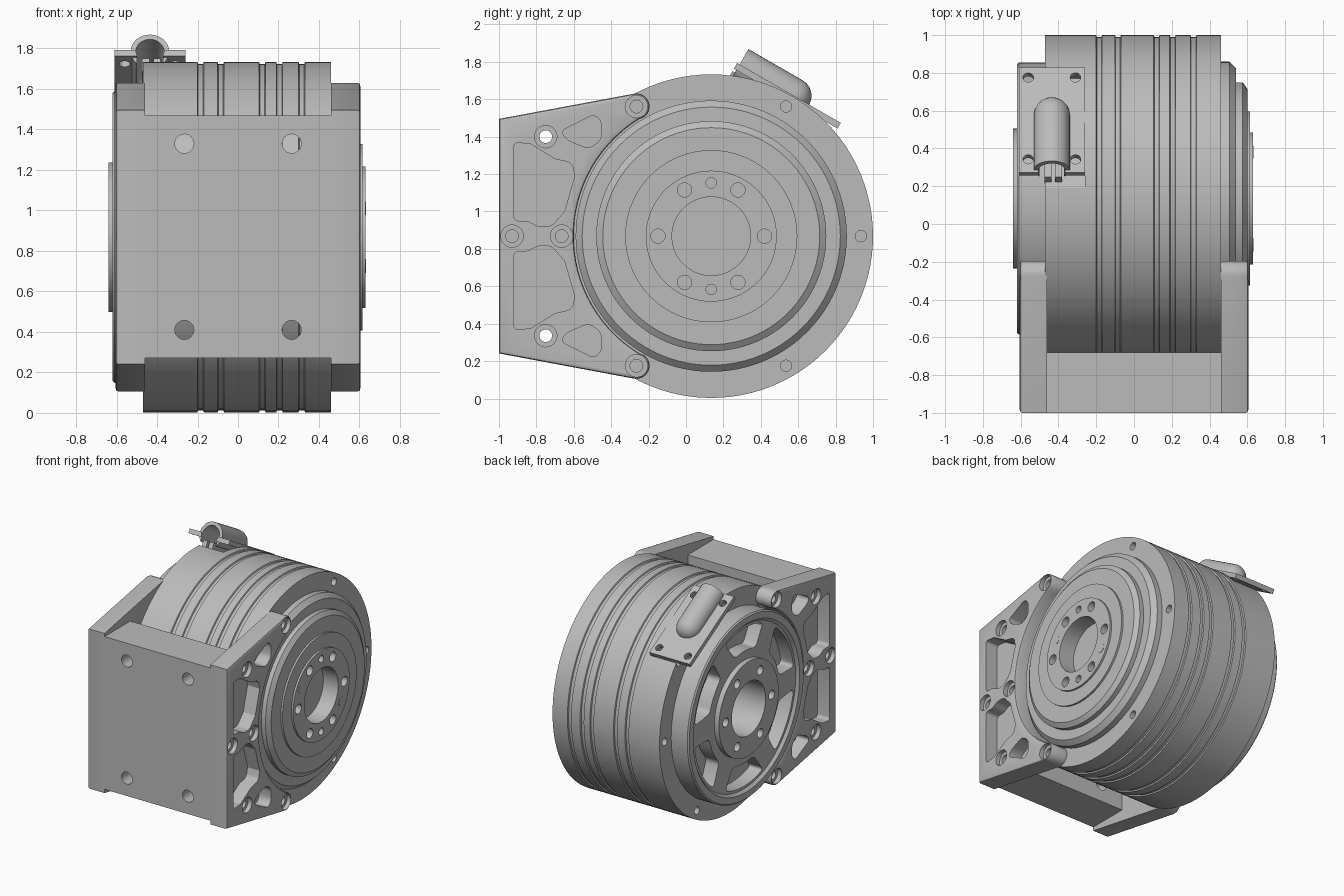
import bpy, bmesh
from math import sin, cos, pi, radians
from mathutils import Matrix, Vector

if "Cube" in bpy.data.objects:
    bpy.data.objects.remove(bpy.data.objects["Cube"], do_unlink=True)

CY, CZ, R = 0.135, 0.868, 0.865          # drum axis and radius
TILT = Matrix.Rotation(radians(-30), 4, 'X')   # tilt of the cable cover

metal = bpy.data.materials.new("grey_metal")
metal.use_nodes = True
COLOUR = (0.5, 0.5, 0.5, 1)
metal.diffuse_color = COLOUR
metal.node_tree.nodes["Principled BSDF"].inputs["Base Color"].default_value = COLOUR


def finish(name, bm, matrix=None):
    bmesh.ops.recalc_face_normals(bm, faces=bm.faces[:])
    me = bpy.data.meshes.new(name)
    bm.to_mesh(me)
    bm.free()
    if matrix:
        me.transform(matrix)
    ob = bpy.data.objects.new(name, me)
    me.materials.append(metal)
    bpy.context.scene.collection.objects.link(ob)
    return ob


def lathe(name, profile, at=(0, 0, 0), axis='X', seg=24, tilt=False):
    """Revolve (distance, radius) pairs about an axis through a point."""
    bm = bmesh.new()
    rings = []
    for d, r in profile:
        if r == 0:
            rings.append([bm.verts.new((d, 0, 0))] * seg)
        else:
            rings.append([bm.verts.new((d, r * cos(2 * pi * i / seg), r * sin(2 * pi * i / seg)))
                          for i in range(seg)])
    for a, b in zip(rings, rings[1:]):
        for i in range(seg):
            j = (i + 1) % seg
            quad = list(dict.fromkeys((a[i], a[j], b[j], b[i])))
            bm.faces.new(quad)
    m = {'X': Matrix(), 'Y': Matrix.Rotation(pi / 2, 4, 'Z'),
         'Z': Matrix.Rotation(-pi / 2, 4, 'Y')}[axis]
    m = Matrix.Translation(Vector(at)) @ m
    return finish(name, bm, TILT @ m if tilt else m)


def rod(name, a, b, r, at, axis='X', seg=24, tilt=False):
    return lathe(name, [(a, 0), (a, r), (b, r), (b, 0)], at, axis, seg, tilt)


def prism(name, outline, x0, x1, rounding=0):
    """Extrude a (y, z) outline along x, optionally rounding its corners."""
    bm = bmesh.new()
    ends = [[bm.verts.new((x, y, z)) for y, z in outline] for x in (x0, x1)]
    bm.faces.new(ends[0])
    bm.faces.new(ends[1])
    n = len(outline)
    for i in range(n):
        j = (i + 1) % n
        bm.faces.new((ends[0][i], ends[0][j], ends[1][j], ends[1][i]))
    bmesh.ops.recalc_face_normals(bm, faces=bm.faces[:])
    if rounding:
        sides = [e for e in bm.edges if abs(e.verts[0].co.x - e.verts[1].co.x) > 1e-4
                 and e.calc_face_angle() > 0.5]
        bmesh.ops.bevel(bm, geom=sides, offset=rounding, segments=4, profile=0.5,
                        affect='EDGES', clamp_overlap=True)
    return finish(name, bm)


def box(name, lo, hi, tilt=False):
    bm = bmesh.new()
    bmesh.ops.create_cube(bm, size=1)
    lo, hi = Vector(lo), Vector(hi)
    m = Matrix.Translation((lo + hi) / 2) @ Matrix.Diagonal((*(hi - lo), 1))
    return finish(name, bm, TILT @ m if tilt else m)


def combine(target, others, operation='DIFFERENCE'):
    bpy.context.view_layer.objects.active = target
    for ob in others:
        mod = target.modifiers.new("shape", 'BOOLEAN')
        mod.operation, mod.solver, mod.object = operation, 'EXACT', ob
        bpy.ops.object.modifier_apply(modifier=mod.name)
        bpy.data.objects.remove(ob, do_unlink=True)


def polar(r, degrees):
    return CY + r * cos(radians(degrees)), CZ + r * sin(radians(degrees))


def flip(points):
    return [(y, 2 * CZ - z) for y, z in reversed(points)]


# Motor drum: ribbed barrel, stepped output face, rear cap with bore
profile = [(-.35, 0), (-.35, .21), (-.64, .21), (-.64, .37), (-.6, .37), (-.6, .64),
           (-.62, .66), (-.62, .71), (-.61, .72), (-.47, .72), (-.47, R)]
for x in (-.185, -.085, .12, .205, .315):
    profile += [(x - .016, R), (x - .012, R - .01), (x + .012, R - .01), (x + .016, R)]
profile += [(.46, R), (.46, .725), (.505, .725), (.54, .69), (.54, .615), (.575, .615),
            (.6, .58), (.6, .46), (.615, .46), (.615, .35), (.63, .35), (.63, .21),
            (.5, .21), (.5, 0)]
drum = lathe("motor_drum", profile, (0, CY, CZ), seg=96)

cuts = []
for a in range(0, 360, 60):
    rim, bolt = polar(.8, a), polar(.285, a)
    cuts += [rod("cut", .38, .5, .03, (0, *rim)), rod("cut", -.5, -.38, .03, (0, *rim)),
             rod("cut", .55, .7, .038, (0, *bolt)), rod("cut", -.7, -.56, .035, (0, *bolt))]
    window = [polar(.62, a + 8 + t * 5.5) for t in range(9)]
    window += [polar(.44, a + 49 - t * 4.25) for t in range(9)]
    cuts.append(prism("cut", window, -.7, -.49, .035))
for a in (90, 270):
    cuts.append(rod("cut", .58, .7, .028, (0, *polar(.285, a))))
# Cable notch under the cover
cuts.append(box("cut", (-.5, -.7, 1.59), (-.26, -.03, 1.9), True))
combine(drum, cuts)

for name, a in (("upper_dowel", 150), ("lower_dowel", -30)):
    rod(name, .6, .632, .034, (0, *polar(.285, a)))

# Bracket side plates: sloped cheeks hugging the drum
boss = polar(.8, 120)
upper = [(-1, 1.495)]
upper += [(boss[0] + .07 * cos(radians(t)), boss[1] + .07 * sin(radians(t)))
          for t in range(100, -51, -15)]
arc = [polar(.735, 122 + t * 4) for t in range(30)]
outline = upper + arc + flip(upper)
small_pocket = [(-.67, 1.43), (-.49, 1.52), (-.45, 1.48), (-.455, 1.38), (-.52, 1.335), (-.64, 1.385)]
large_pocket = [(-.92, 1.37), (-.83, 1.36), (-.7, 1.28), (-.61, 1.26), (-.595, 1.19),
                (-.65, 1.0), (-.72, .92), (-.8, .92), (-.84, .95), (-.92, .95)]
screws = [(-.93, CZ), polar(.8, 180), polar(.8, 120), polar(.8, 240)]
through = [(-.75, 1.4), (-.75, 2 * CZ - 1.4)]

for side, name in ((1, "left_bracket_plate"), (-1, "right_bracket_plate")):
    plate = prism(name, outline, side * .46, side * .605)
    bm = bmesh.new()
    bm.from_mesh(plate.data)
    rim = [e for e in bm.edges if all(abs(v.co.x) > .6 for v in e.verts)]
    bmesh.ops.bevel(bm, geom=rim, offset=.015, segments=2, profile=.5,
                    affect='EDGES', clamp_overlap=True)
    bm.to_mesh(plate.data)
    bm.free()
    cuts = []
    for p in (small_pocket, large_pocket):
        for shape in (p, flip(p)):
            cuts.append(prism("cut", shape, side * .5, side * .7, .03))
    for y, z in screws + through:
        inner = .4 if (y, z) in through else .5
        cuts.append(lathe("cut", [(side * inner, 0), (side * inner, .034), (side * .57, .034),
                                  (side * .57, .06), (side * .7, .06), (side * .7, 0)], (0, y, z)))
    combine(plate, cuts)

# Bracket front wall, hollowed behind to clear the drum
wall = box("bracket_front_wall", (-.46, -1, .27), (.46, -.68, 1.47))
cuts = [rod("cut", -.5, .5, R + .012, (0, CY, CZ), seg=96)]
cuts += [rod("cut", -.6, .6, .034, (0, y, z)) for y, z in through]
cuts += [rod("cut", -1.1, -.5, .047, (x, 0, z), 'Y') for x in (-.265, .265) for z in (.41, 1.33)]
combine(wall, cuts)

# Cable cover: tilted plate with an arched hood open at the front
MID = -.435
cover = box("cable_cover", (-.61, -.66, 1.655), (-.26, -.02, 1.69), True)
hood = [(-.645, 0), (-.645, .095)]
hood += [(-.31 + .095 * sin(radians(t)), .095 * cos(radians(t))) for t in range(0, 90, 15)]
hood.append((-.215, 0))
combine(cover, [lathe("hood", hood, (MID, 0, 1.69), 'Y', 32, True)], 'UNION')
tunnel = [(-.8, 0), (-.8, .07)]
tunnel += [(-.33 + .07 * sin(radians(t)), .07 * cos(radians(t))) for t in range(0, 90, 15)]
tunnel.append((-.26, 0))
cuts = [lathe("cut", tunnel, (MID, 0, 1.688), 'Y', 32, True),
        box("cut", (MID - .065, -.8, 1.5), (MID + .065, -.31, 1.687), True)]
cuts += [rod("cut", 1.5, 1.9, .028, (x, u, 0), 'Z', 24, True)
         for x in (-.56, -.31) for u in (-.58, -.08)]
combine(cover, cuts)

# Cable connector pins below the hood
for i, x in enumerate((-.455, -.4)):
    box("connector_pin_%d" % (i + 1), (x - .018, -.66, 1.57), (x + .018, -.45, 1.64), True)

# Smooth curved surfaces while keeping machined edges crisp
for ob in bpy.context.scene.collection.objects:
    if ob.type == 'MESH' and metal.name in ob.data.materials:
        bpy.ops.object.select_all(action='DESELECT')
        ob.select_set(True)
        bpy.context.view_layer.objects.active = ob
        bpy.ops.object.shade_smooth_by_angle(angle=radians(25))
